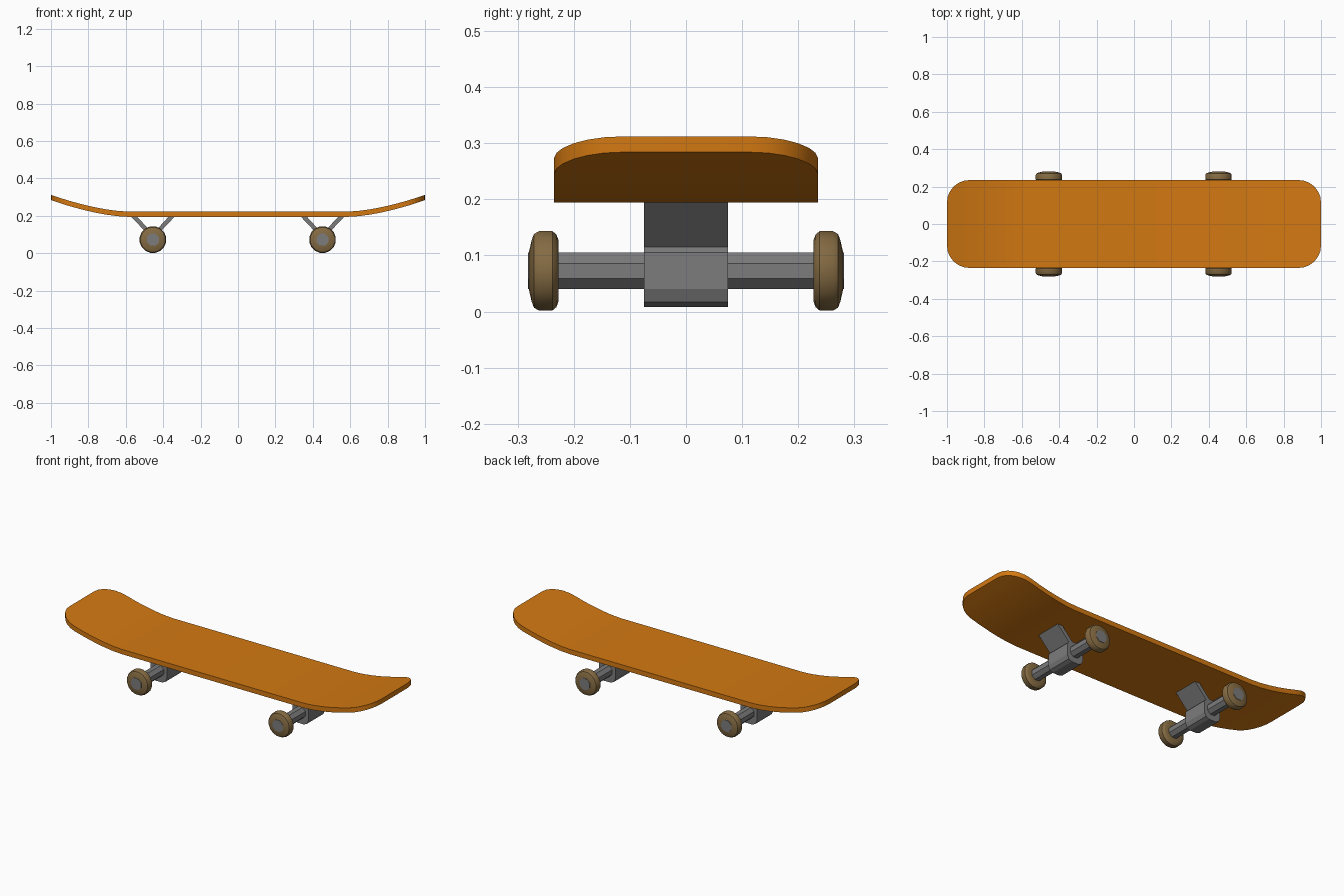
import bpy, bmesh, math

if "Cube" in bpy.data.objects:
    bpy.data.objects.remove(bpy.data.objects["Cube"])


def material(name, color):
    m = bpy.data.materials.new(name)
    m.diffuse_color = (*color, 1)
    m.use_nodes = True
    m.node_tree.nodes["Principled BSDF"].inputs["Base Color"].default_value = m.diffuse_color
    return m


ORANGE = material("deck_orange", (0.65, 0.19, 0.006))
TAN = material("wheel_tan", (0.23, 0.145, 0.055))
GREY = material("metal_grey", (0.2, 0.2, 0.2))


def finish(name, bm, mat=None, smooth=None):
    bmesh.ops.recalc_face_normals(bm, faces=bm.faces)
    mesh = bpy.data.meshes.new(name)
    bm.to_mesh(mesh)
    bm.free()
    ob = bpy.data.objects.new(name, mesh)
    bpy.context.collection.objects.link(ob)
    if mat:
        mesh.materials.append(mat)
    if smooth:
        bpy.ops.object.select_all(action='DESELECT')
        ob.select_set(True)
        bpy.context.view_layer.objects.active = ob
        bpy.ops.object.shade_smooth_by_angle(angle=math.radians(smooth))
    return ob


def prism(name, profile, half, mat):
    """Extrude an x-z profile along y."""
    bm = bmesh.new()
    a, b = ([bm.verts.new((x, y, z)) for x, z in profile] for y in (-half, half))
    n = len(profile)
    bm.faces.new(a)
    bm.faces.new(b)
    for i in range(n):
        bm.faces.new((a[i], a[(i + 1) % n], b[(i + 1) % n], b[i]))
    return finish(name, bm, mat)


def lathe(name, profile, sides, cx, cz, mat, smooth=None):
    """Revolve closed (y, radius) profile about an axis along y."""
    bm = bmesh.new()
    rings = []
    for y, r in profile:
        rings.append([bm.verts.new((cx + r * math.cos((i + .5) * math.tau / sides), y,
                                    cz + r * math.sin((i + .5) * math.tau / sides)))
                      for i in range(sides)])
    for p, q in zip(rings, rings[1:]):
        for i in range(sides):
            j = (i + 1) % sides
            bm.faces.new((p[i], p[j], q[j], q[i]))
    bm.faces.new(rings[0])
    bm.faces.new(rings[-1])
    return finish(name, bm, mat, smooth)


# Deck: stations along x with rounded corners and upturned ends
half = [(0.58, 0.235)] + [(0.58 + 0.06 * i, 0.235) for i in range(1, 5)]
half += [(0.88 + 0.12 * math.sin(a), 0.115 + 0.12 * math.cos(a))
         for a in (math.radians(15 * k) for k in range(7))]
stations = [(-x, w) for x, w in reversed(half)] + half
bm = bmesh.new()
rings = []
for x, w in stations:
    lift = 0.09 * (max(abs(x) - 0.58, 0) / 0.42) ** 1.65
    rings.append([bm.verts.new((x, y, z + lift)) for y, z in
                  ((-w, 0.194), (w, 0.194), (w, 0.222), (-w, 0.222))])
for p, q in zip(rings, rings[1:]):
    for i in range(4):
        j = (i + 1) % 4
        bm.faces.new((p[i], p[j], q[j], q[i]))
bm.faces.new(rings[0])
bm.faces.new(rings[-1])
finish("deck", bm, ORANGE, 30)

# Trucks and wheels
CZ = 0.0725
HUB = [(-.022, .008), (.022, .008), (.042, .017), (.052, .04), (.052, .105),
       (.03, .125), (-.03, .125), (-.052, .105), (-.052, .04), (-.042, .017)]
ARM = [(.031, .105), (.117, .196), (.085, .196), (.015, .12)]
WHEEL = [(.227, .03), (.227, .055), (.231, .066), (.238, .072), (.262, .072),
         (.271, .067), (.275, .056), (.28, .034)]
for end, cx in (("rear", -0.455), ("front", 0.452)):
    prism(end + "_truck_hub", [(cx + x, z) for x, z in HUB], 0.075, GREY)
    for side, s in (("inner", -1), ("outer", 1)):
        prism(f"{end}_truck_{side}_arm", [(cx + s * x, z) for x, z in ARM], 0.075, GREY)
    lathe(end + "_axle", [(-.282, .035), (.282, .035)], 8, cx, CZ, GREY)
    for side, s in (("left", -1), ("right", 1)):
        lathe(f"{end}_{side}_wheel", [(s * y, r) for y, r in WHEEL], 16, cx, CZ, TAN, 30)
